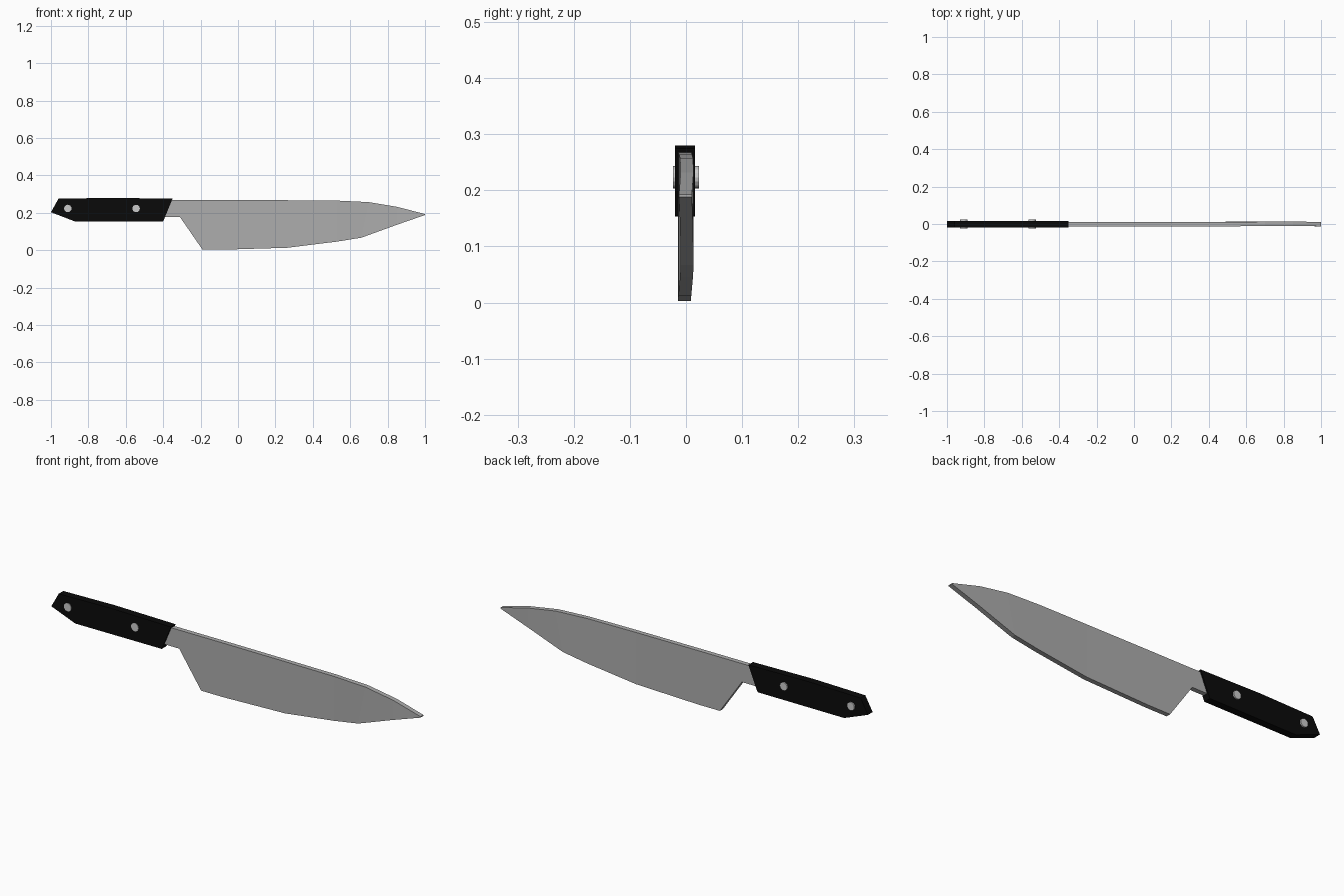
import bpy, bmesh
from math import radians
from mathutils import Matrix

if "Cube" in bpy.data.objects:
    bpy.data.objects.remove(bpy.data.objects["Cube"])


def finish(bm, name, mat=None):
    bmesh.ops.recalc_face_normals(bm, faces=bm.faces[:])
    mesh = bpy.data.meshes.new(name)
    bm.to_mesh(mesh)
    bm.free()
    obj = bpy.data.objects.new(name, mesh)
    bpy.context.collection.objects.link(obj)
    if mat:
        mesh.materials.append(mat)
    return obj


def material(name, color):
    mat = bpy.data.materials.new(name)
    mat.diffuse_color = color
    mat.use_nodes = True
    mat.node_tree.nodes["Principled BSDF"].inputs["Base Color"].default_value = mat.diffuse_color
    return mat


black = material("black_handle", (0.003, 0.003, 0.003, 1))
steel = material("steel", (0.42, 0.42, 0.42, 1))

# Blade: rectangular sections (spine x, spine z, edge x, edge z, y at spine, y at edge)
sections = [
    (-0.42, 0.268, -0.42, 0.177, -0.002, -0.002),
    (-0.31, 0.268, -0.31, 0.177, -0.002, -0.002),
    (-0.19, 0.268, -0.19, 0.003, -0.002, -0.003),
    (-0.07, 0.268, -0.07, 0.003, -0.002, -0.003),
    (0.265, 0.267, 0.265, 0.013, -0.002, -0.002),
    (0.53, 0.265, 0.53, 0.046, -0.001, 0.001),
    (0.70, 0.257, 0.66, 0.067, 0.001, 0.002),
    (0.85, 0.232, 0.85, 0.136, 0.002, 0.001),
    (1.00, 0.193, 1.00, 0.188, -0.001, -0.001),
]
bm = bmesh.new()
half = 0.0115
rings = []
for xt, zt, xb, zb, yt, yb in sections:
    rings.append([bm.verts.new(p) for p in (
        (xt, yt - half, zt), (xt, yt + half, zt),
        (xb, yb + half, zb), (xb, yb - half, zb))])
for a, b in zip(rings, rings[1:]):
    for i in range(4):
        j = (i + 1) % 4
        bm.faces.new((a[i], a[j], b[j], b[i]))
bm.faces.new(rings[0])
bm.faces.new(rings[-1])
finish(bm, "blade", steel)

# Handle: flat profile extruded through its thickness
profile = [(-1.0, 0.203), (-0.96, 0.275), (-0.68, 0.28), (-0.35, 0.275),
           (-0.40, 0.154), (-0.87, 0.153)]
bm = bmesh.new()
face = bm.faces.new([bm.verts.new((x, -0.020, z)) for x, z in profile])
ext = bmesh.ops.extrude_face_region(bm, geom=[face])
bmesh.ops.translate(bm, vec=(0, 0.036, 0),
                    verts=[g for g in ext["geom"] if isinstance(g, bmesh.types.BMVert)])
finish(bm, "handle", black)

# Rivets passing through the handle
for i, x in enumerate((-0.91, -0.545)):
    bm = bmesh.new()
    bmesh.ops.create_cone(bm, cap_ends=True, segments=16, radius1=0.02, radius2=0.02,
                          depth=0.046,
                          matrix=Matrix.Translation((x, 0, 0.223)) @ Matrix.Rotation(radians(90), 4, 'X'))
    finish(bm, f"rivet_{i + 1}", material("rivet_steel", (0.55, 0.55, 0.55, 1)))
